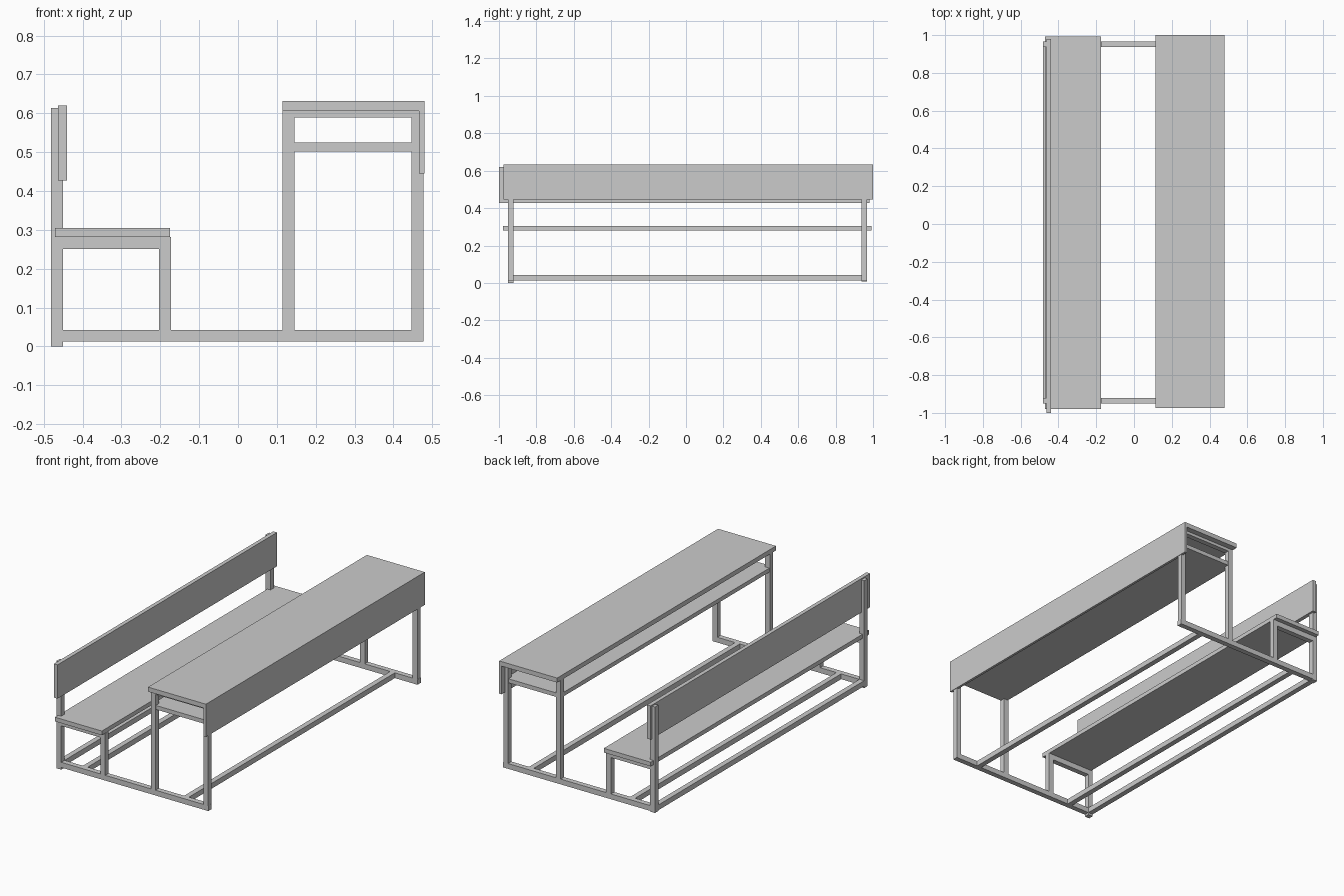
import bpy

if "Cube" in bpy.data.objects:
    bpy.data.objects.remove(bpy.data.objects["Cube"])


def box(name, x, y, z):
    """Box from (min, max) extents on each axis."""
    bpy.ops.mesh.primitive_cube_add(
        size=1, location=[(a + b) / 2 for a, b in (x, y, z)])
    ob = bpy.context.object
    ob.name = name
    ob.scale = [b - a for a, b in (x, y, z)]
    bpy.ops.object.transform_apply(location=False, rotation=False, scale=True)
    return ob


# Square-tube end frames, the left-hand back leg reaching slightly lower
for side, y0, foot in (("near", -0.951, 0.0), ("far", 0.937, 0.008)):
    y = (y0, y0 + 0.03)
    box(f"{side}_base_rail", (-0.478, 0.478), y, (0.012, 0.042))
    box(f"{side}_back_leg", (-0.481, -0.451), y, (foot, 0.613))
    box(f"{side}_seat_leg", (-0.203, -0.173), y, (0.042, 0.251))
    box(f"{side}_seat_rail", (-0.451, -0.173), y, (0.25, 0.281))
    box(f"{side}_desk_rear_leg", (0.115, 0.145), y, (0.042, 0.607))
    box(f"{side}_desk_front_leg", (0.447, 0.477), y, (0.042, 0.607))
    box(f"{side}_desk_top_rail", (0.145, 0.447), y, (0.589, 0.606))

# Long floor stretchers between the end frames
for name, x in (("back", -0.466), ("seat", -0.32), ("desk", 0.32)):
    box(f"{name}_stretcher", (x - 0.015, x + 0.015), (-0.921, 0.937), (0.012, 0.042))

# Bench boards
box("seat", (-0.471, -0.175), (-0.979, 0.992), (0.281, 0.305))
box("backrest", (-0.463, -0.44), (-1.0, 0.98), (0.427, 0.62))

# Desk boards
box("desk_top", (0.114, 0.48), (-0.975, 1.0), (0.606, 0.632))
box("front_panel", (0.466, 0.48), (-0.975, 1.0), (0.445, 0.606))
box("book_shelf", (0.118, 0.465), (-0.948, 0.964), (0.502, 0.525))
